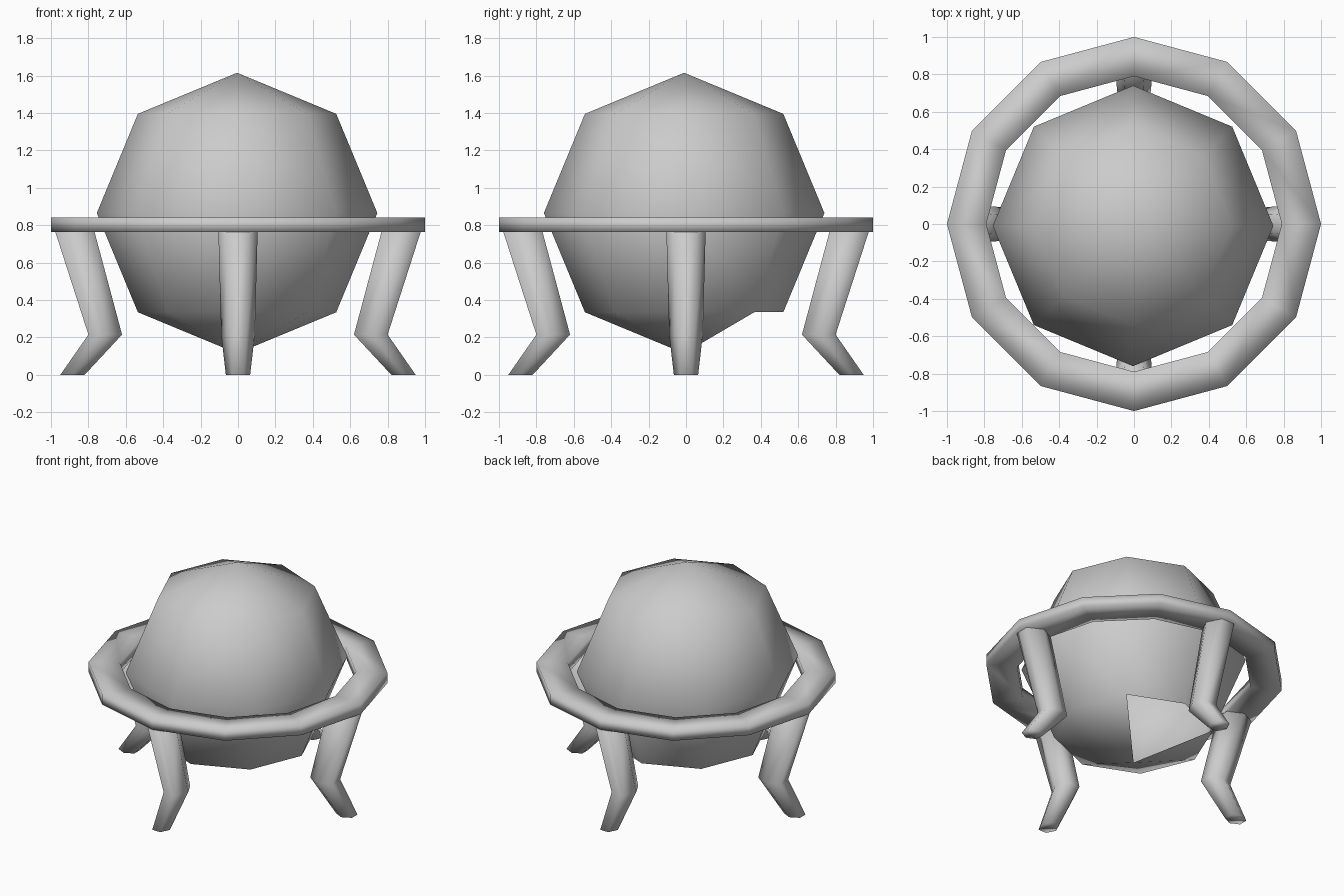
import bpy, bmesh
from math import sin, cos, pi, radians
from mathutils import Matrix, Vector

cube = bpy.data.objects.get("Cube")
if cube:
    bpy.data.objects.remove(cube, do_unlink=True)

grey = bpy.data.materials.new("plain_grey")
grey.use_nodes = True
colour = (0.6, 0.6, 0.6, 1)
grey.diffuse_color = colour
grey.node_tree.nodes["Principled BSDF"].inputs["Base Color"].default_value = colour


def finish(name, bm):
    """Turn a bmesh into a smooth-shaded grey object."""
    for face in bm.faces:
        face.smooth = True
    mesh = bpy.data.meshes.new(name)
    bm.to_mesh(mesh)
    bm.free()
    mesh.materials.append(grey)
    obj = bpy.data.objects.new(name, mesh)
    bpy.context.collection.objects.link(obj)
    return obj


def skin(bm, loops, closed=False):
    """Bridge a row of equal vertex loops with quads."""
    pairs = list(zip(loops, loops[1:]))
    if closed:
        pairs.append((loops[-1], loops[0]))
    for a, b in pairs:
        n = len(a)
        for i in range(n):
            j = (i + 1) % n
            bm.faces.new((a[i], a[j], b[j], b[i]))


# Body: coarse ball with an opening under the back
bm = bmesh.new()
bmesh.ops.create_uvsphere(bm, u_segments=8, v_segments=4, radius=0.75)
opening = [f for f in bm.faces
           if f.calc_center_median().z < -0.5
           and f.calc_center_median().y > abs(f.calc_center_median().x)]
bmesh.ops.delete(bm, geom=opening, context='FACES')
bmesh.ops.translate(bm, verts=bm.verts, vec=(-0.005, -0.01, 0.865))
finish("body", bm)

# Ring: twelve-sided flat band around the body
bm = bmesh.new()
loops = []
for r, z in ((1, 0.765), (1, 0.84), (0.79, 0.84), (0.79, 0.765)):
    loops.append([bm.verts.new((r * cos(i * pi / 6), r * sin(i * pi / 6), z))
                  for i in range(12)])
skin(bm, loops, closed=True)
bmesh.ops.recalc_face_normals(bm, faces=bm.faces)
finish("ring", bm)


# Legs: six-sided tapering tubes with a bent knee
def leg(name, turn):
    bm = bmesh.new()
    loops = []
    for out, z, half in ((0.885, 0, 0.065), (0.71, 0.215, 0.09), (0.873, 0.768, 0.105)):
        loops.append([bm.verts.new((out + half * cos(a) / cos(pi / 6), half * sin(a), z))
                      for a in (pi / 6 + i * pi / 3 for i in range(6))])
    skin(bm, loops)
    bm.faces.new(loops[0])
    bm.faces.new(loops[-1])
    bmesh.ops.recalc_face_normals(bm, faces=bm.faces)
    bm.transform(Matrix.Rotation(radians(turn), 4, 'Z'))
    finish(name, bm)


for name, turn in (("left_leg", 0), ("back_leg", 90), ("right_leg", 180), ("front_leg", 270)):
    leg(name, turn)
